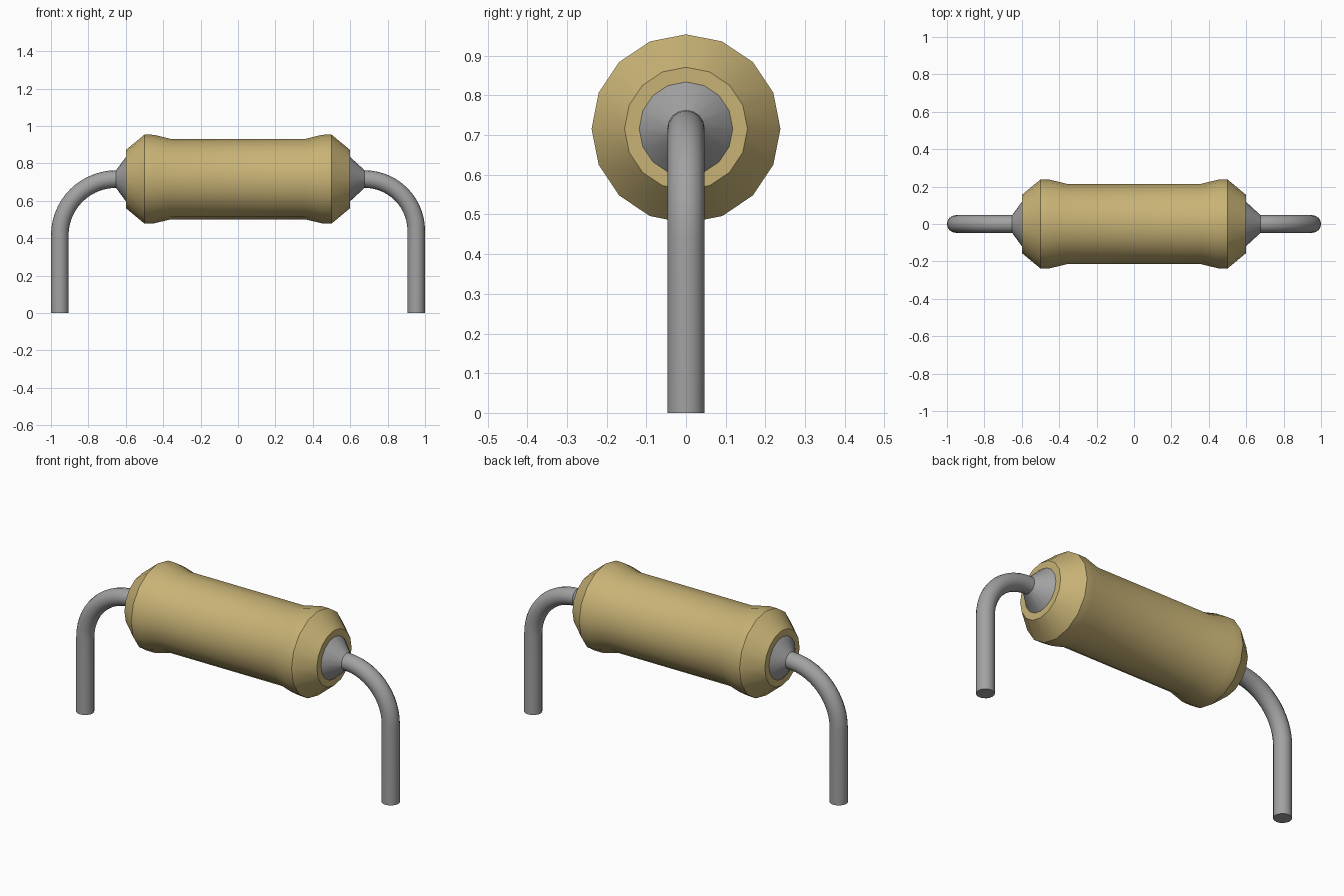
import bpy
import bmesh
from math import sin, cos, pi, radians
from mathutils import Vector

AXIS_Z = 0.716      # height of the body axis
WIRE_R = 0.047
WIRE_X = 0.953      # distance of each leg from the centre

cube = bpy.data.objects.get("Cube")
if cube:
    bpy.data.objects.remove(cube, do_unlink=True)


def make_material(name, color, roughness):
    mat = bpy.data.materials.new(name)
    mat.use_nodes = True
    mat.diffuse_color = color
    bsdf = mat.node_tree.nodes["Principled BSDF"]
    bsdf.inputs["Base Color"].default_value = color
    bsdf.inputs["Roughness"].default_value = roughness
    return mat


def loft(name, stations, mat, sides=16):
    """Join rings (x, z, heading, radius) lying along a path in the XZ plane."""
    bm = bmesh.new()
    rings = []
    for x, z, heading, radius in stations:
        centre = Vector((x, 0, z))
        across = Vector((0, 1, 0))
        up = Vector((-sin(heading), 0, cos(heading)))
        angles = [2 * pi * i / sides for i in range(sides)]
        rings.append([bm.verts.new(centre + radius * (across * cos(a) + up * sin(a)))
                      for a in angles])
    for ring, following in zip(rings, rings[1:]):
        for i in range(sides):
            j = (i + 1) % sides
            bm.faces.new((ring[i], ring[j], following[j], following[i]))
    bm.faces.new(rings[0])
    bm.faces.new(rings[-1])
    bmesh.ops.recalc_face_normals(bm, faces=bm.faces)
    mesh = bpy.data.meshes.new(name)
    bm.to_mesh(mesh)
    bm.free()
    mesh.materials.append(mat)
    obj = bpy.data.objects.new(name, mesh)
    bpy.context.collection.objects.link(obj)
    bpy.ops.object.select_all(action="DESELECT")
    obj.select_set(True)
    bpy.context.view_layer.objects.active = obj
    bpy.ops.object.shade_smooth_by_angle(angle=radians(30))
    return obj


tan = make_material("tan_coating", (0.58, 0.45, 0.18, 1), 0.5)
grey = make_material("grey_metal", (0.36, 0.36, 0.36, 1), 0.5)

# Body: a slim barrel with a swollen, chamfered collar at each end
half_profile = [(0.36, 0.215), (0.45, 0.237), (0.5, 0.238), (0.6, 0.155)]
profile = [(-x, r) for x, r in reversed(half_profile)] + half_profile
loft("body", [(x, AXIS_Z, 0, r) for x, r in profile], tan)

# Each end has a cone where the wire leaves the body, and a bent wire leg
for side, label, cone_end in ((1, "left", 0.677), (-1, "right", 0.652)):
    loft(label + "_cone", [(side * 0.59, AXIS_Z, 0, 0.118),
                           (side * 0.6, AXIS_Z, 0, 0.118),
                           (side * cone_end, AXIS_Z, 0, WIRE_R)], grey)
    bend = WIRE_X - cone_end
    path = [(side * 0.6, AXIS_Z, 0, WIRE_R)]
    steps = 14
    for k in range(steps + 1):
        a = pi / 2 * k / steps
        path.append((side * (cone_end + bend * sin(a)),
                     AXIS_Z - bend + bend * cos(a), -side * a, WIRE_R))
    path.append((side * WIRE_X, 0, -side * pi / 2, WIRE_R))
    loft(label + "_wire_leg", path, grey)
